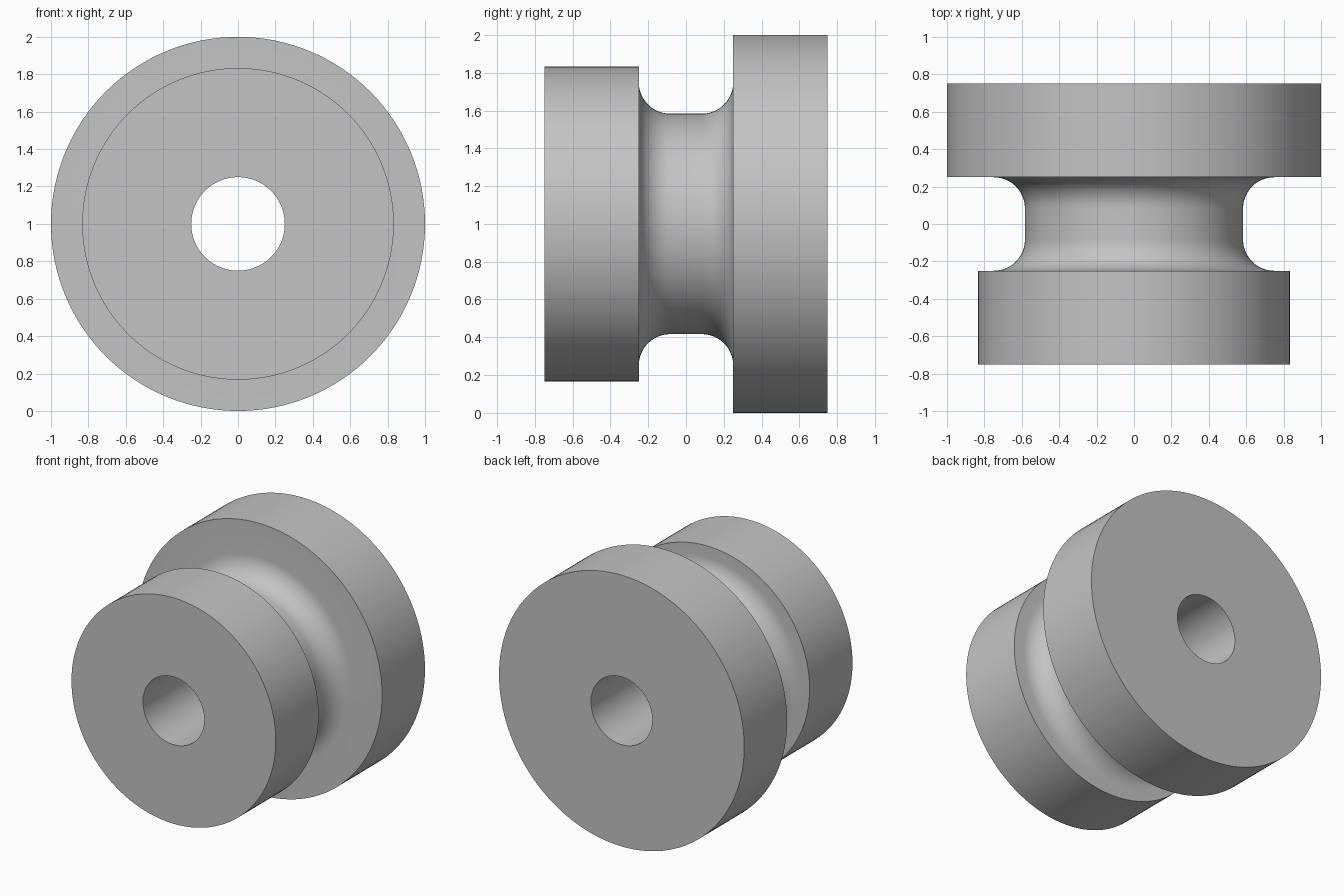
import bpy
import bmesh
from math import sin, cos, pi, radians
from mathutils import Matrix, Vector

cube = bpy.data.objects.get("Cube")
if cube:
    bpy.data.objects.remove(cube, do_unlink=True)

SEGMENTS = 128
BORE, NECK, FRONT, BACK = 0.25, 0.583, 0.833, 1.0   # radii
HALF, GROOVE = 0.75, 0.25                           # distances along y
FILLET, STEPS = 0.167, 12

# Plain grey material
grey = bpy.data.materials.new("plain_grey")
grey.use_nodes = True
colour = (0.55, 0.55, 0.55, 1.0)
grey.diffuse_color = colour
grey.node_tree.nodes["Principled BSDF"].inputs["Base Color"].default_value = colour


def fillet(side):
    """Quarter-round (radius, y) points from flange wall to neck."""
    points = []
    for i in range(STEPS + 1):
        a = pi / 2 * i / STEPS
        points.append((NECK + FILLET * (1 - sin(a)),
                       side * (GROOVE - FILLET * (1 - cos(a)))))
    return points


# Closed profile: front flange, filleted groove, back flange, bore
profile = [(BORE, -HALF), (FRONT, -HALF), (FRONT, -GROOVE)]
profile += fillet(-1) + fillet(1)[::-1]
profile += [(BACK, GROOVE), (BACK, HALF), (BORE, HALF)]

# Revolve the profile around the y axis
bm = bmesh.new()
rings = []
for s in range(SEGMENTS):
    turn = Matrix.Rotation(2 * pi * s / SEGMENTS, 3, "Y")
    rings.append([bm.verts.new(turn @ Vector((0, y, r))) for r, y in profile])
n = len(profile)
for s in range(SEGMENTS):
    a, b = rings[s], rings[(s + 1) % SEGMENTS]
    for i in range(n):
        j = (i + 1) % n
        bm.faces.new((a[i], a[j], b[j], b[i]))
bmesh.ops.recalc_face_normals(bm, faces=bm.faces)
bmesh.ops.translate(bm, verts=bm.verts, vec=(0, 0, BACK))

mesh = bpy.data.meshes.new("grooved_roller")
bm.to_mesh(mesh)
bm.free()
mesh.materials.append(grey)
roller = bpy.data.objects.new("grooved_roller", mesh)
bpy.context.collection.objects.link(roller)

# Smooth curved walls, crisp rims
bpy.ops.object.select_all(action="DESELECT")
roller.select_set(True)
bpy.context.view_layer.objects.active = roller
bpy.ops.object.shade_smooth_by_angle(angle=radians(30))
